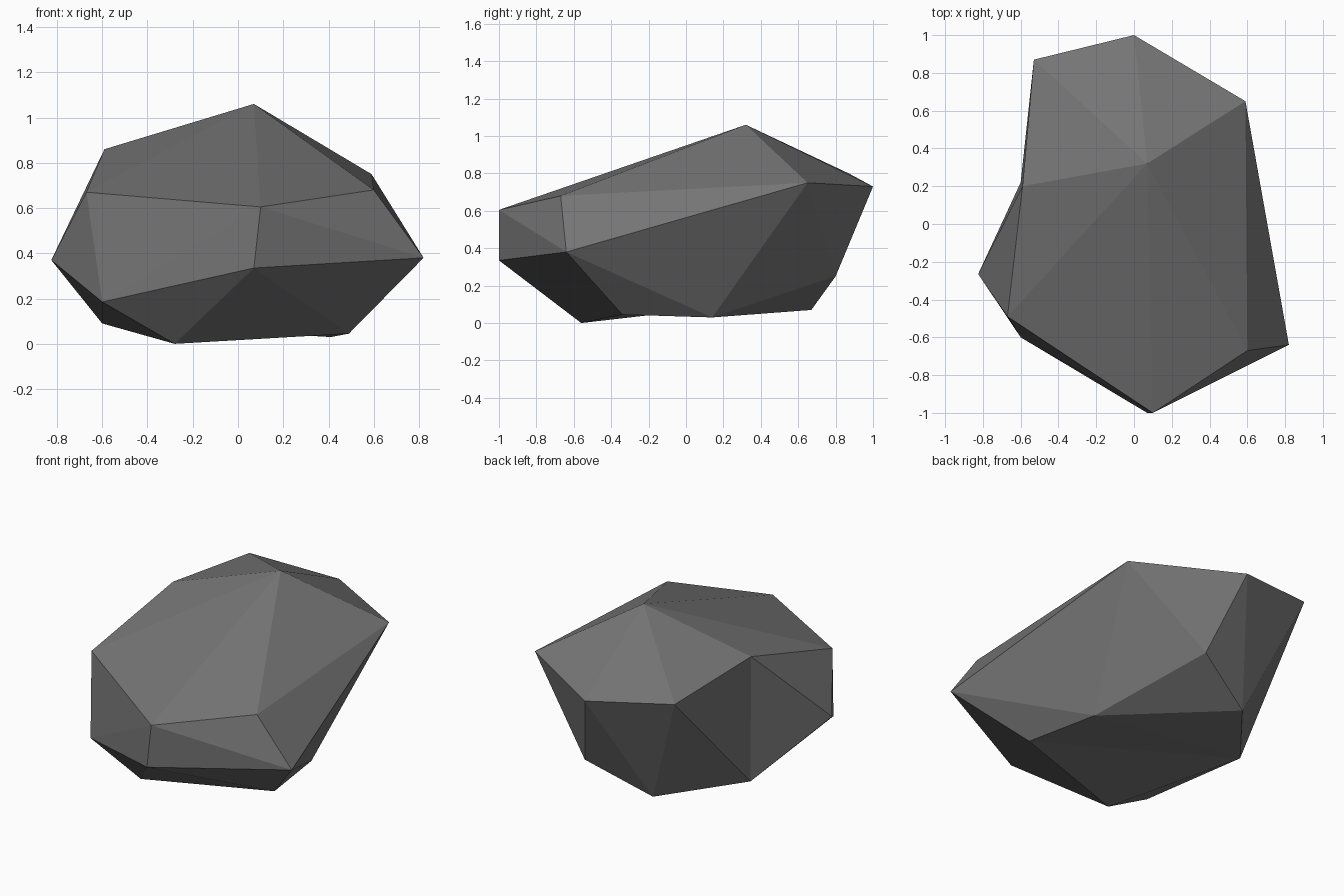
import bpy, bmesh

if "Cube" in bpy.data.objects:
    bpy.data.objects.remove(bpy.data.objects["Cube"])

# Corner points of the boulder
CORNERS = {
    "A": (0.07, 0.32, 1.06),    # peak
    "B": (0.00, 1.00, 0.73),    # upper ring
    "C": (0.59, 0.65, 0.75),
    "D": (-0.53, 0.87, 0.80),
    "E": (-0.59, 0.20, 0.86),
    "F": (-0.67, -0.49, 0.67),
    "G": (0.10, -1.00, 0.605),
    "H": (0.60, -0.67, 0.68),
    "I": (0.82, -0.64, 0.38),   # waist
    "J": (0.07, -1.00, 0.335),
    "K": (-0.825, -0.265, 0.37),
    "L": (-0.60, -0.60, 0.185),
    "P": (0.14, 0.80, 0.25),
    "M": (-0.28, -0.56, 0.00),  # underside
    "N": (-0.60, 0.22, 0.09),
    "O": (0.49, -0.34, 0.045),
    "Q": (0.41, 0.14, 0.03),
    "R": (-0.24, 0.67, 0.07),
}

# Facets as fans: a hub corner and the rim it spreads to
FANS = [
    ("A", "BCHGFEDB"),   # crown
    ("N", "EKLMOQRDE"),  # left side and underside
    ("I", "CHGJOQC"),    # right side
    ("P", "BCQRB"),      # back
    ("L", "KFGJM"),      # front left
    ("E", "FK"), ("J", "OM"), ("D", "RB"),  # closing facets
]

bm = bmesh.new()
v = {name: bm.verts.new(co) for name, co in CORNERS.items()}
for hub, rim in FANS:
    for a, b in zip(rim, rim[1:]):
        bm.faces.new((v[hub], v[a], v[b]))
bmesh.ops.recalc_face_normals(bm, faces=bm.faces[:])

mesh = bpy.data.meshes.new("boulder")
bm.to_mesh(mesh)
bm.free()

# Flat grey stone
stone = bpy.data.materials.new("grey_stone")
stone.diffuse_color = (0.18, 0.18, 0.18, 1)
stone.use_nodes = True
stone.node_tree.nodes["Principled BSDF"].inputs["Base Color"].default_value = stone.diffuse_color
mesh.materials.append(stone)

boulder = bpy.data.objects.new("boulder", mesh)
bpy.context.collection.objects.link(boulder)
